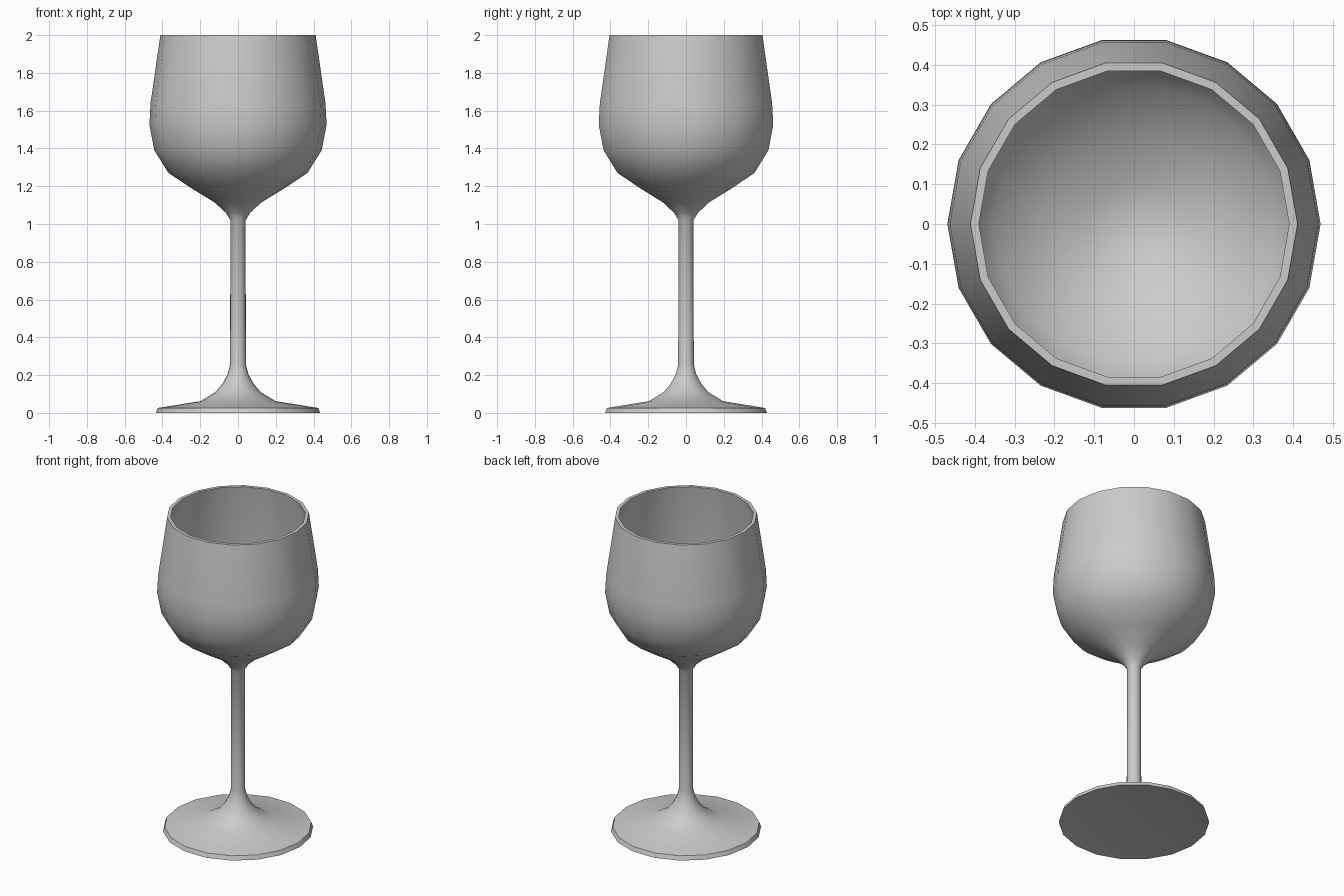
import bpy, bmesh, math

if "Cube" in bpy.data.objects:
    bpy.data.objects.remove(bpy.data.objects["Cube"])

SIDES = 18

# Closed lathe profile (radius, height): underside, foot, stem, outer bowl, rim, inner bowl
profile = [
    (0, 0.015), (0.32, 0.015), (0.435, 0.0), (0.425, 0.026),
    (0.20, 0.062), (0.12, 0.11), (0.082, 0.155), (0.055, 0.205), (0.042, 0.255),
    (0.04, 1.02), (0.065, 1.06), (0.125, 1.115), (0.24, 1.185), (0.368, 1.27),
    (0.443, 1.39), (0.469, 1.525), (0.463, 1.64), (0.411, 2.0),
    (0.39, 2.0), (0.441, 1.635), (0.446, 1.53), (0.421, 1.40),
    (0.352, 1.29), (0.23, 1.207), (0.11, 1.14), (0, 1.12),
]

# Spin the profile around z
bm = bmesh.new()
verts = [bm.verts.new((r, 0, z)) for r, z in profile]
edges = [bm.edges.new(pair) for pair in zip(verts, verts[1:])]
bmesh.ops.spin(bm, geom=verts + edges, cent=(0, 0, 0), axis=(0, 0, 1),
               angle=math.tau, steps=SIDES, use_duplicate=False)
bmesh.ops.remove_doubles(bm, verts=bm.verts, dist=0.0005)
bmesh.ops.dissolve_degenerate(bm, edges=bm.edges, dist=0.0005)
bmesh.ops.recalc_face_normals(bm, faces=bm.faces)

mesh = bpy.data.meshes.new("wine_glass")
bm.to_mesh(mesh)
bm.free()
glass = bpy.data.objects.new("wine_glass", mesh)
bpy.context.collection.objects.link(glass)

# Smooth sides, crisp rim and foot edge
bpy.context.view_layer.objects.active = glass
glass.select_set(True)
bpy.ops.object.shade_smooth_by_angle(angle=math.radians(50))
